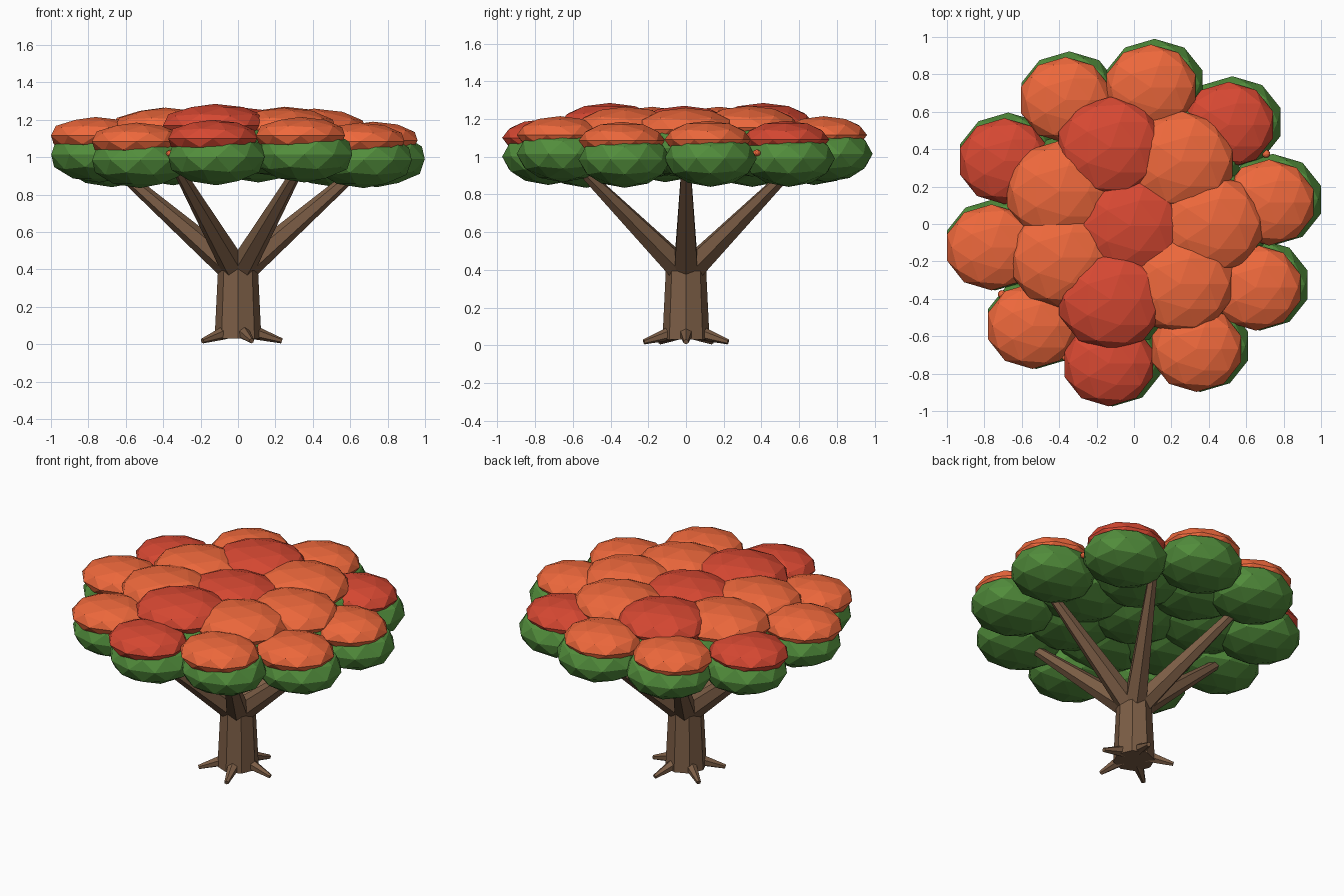
import bpy, math
from mathutils import Vector

if "Cube" in bpy.data.objects:
    bpy.data.objects.remove(bpy.data.objects["Cube"])


def material(name, rgb):
    m = bpy.data.materials.new(name)
    m.diffuse_color = (*rgb, 1)
    m.use_nodes = True
    m.node_tree.nodes["Principled BSDF"].inputs["Base Color"].default_value = m.diffuse_color
    return m


BARK = material("bark", (0.20, 0.11, 0.06))
LEAF = material("leaf", (0.085, 0.27, 0.045))
ORANGE = material("orange_bloom", (0.86, 0.14, 0.045))
RED = material("red_bloom", (0.68, 0.065, 0.032))


def blob(name, loc, scale, mat):
    bpy.ops.mesh.primitive_ico_sphere_add(subdivisions=2, radius=1, location=loc)
    o = bpy.context.object
    o.name = name
    o.scale = scale
    o.data.materials.append(mat)
    return o


def limb(name, a, b, r1, r2, sides):
    a, b = Vector(a), Vector(b)
    d = b - a
    bpy.ops.mesh.primitive_cone_add(vertices=sides, radius1=r1, radius2=r2,
                                    depth=d.length, location=(a + b) / 2)
    o = bpy.context.object
    o.name = name
    o.rotation_euler = d.to_track_quat('Z', 'Y').to_euler()
    o.data.materials.append(BARK)
    return o


def polar(r, angle, z):
    return (r * math.cos(angle), r * math.sin(angle), z)


# Trunk
limb("trunk", (0, 0, 0.03), (0, 0, 0.44), 0.125, 0.105, 8)

# Roots
for i in range(5):
    a = math.tau * i / 5
    limb(f"root_{i + 1}", polar(0.08, a, 0.065), polar(0.235, a, 0.018), 0.038, 0.014, 6)

# Branches spreading up into the canopy
for i in range(6):
    a = math.tau * i / 6
    limb(f"branch_{i + 1}", polar(0.04, a, 0.41), polar(0.65, a, 0.94), 0.072, 0.028, 6)

# Canopy: bloom centre x, y, leaf height, bloom colour
OUTER = [(0.722, 0.115, 0.99, ORANGE), (0.506, 0.53, 0.99, RED),
         (0.09, 0.73, 1.015, ORANGE), (-0.366, 0.663, 1.0, ORANGE),
         (-0.693, 0.336, 0.99, RED), (-0.762, -0.125, 1.015, ORANGE),
         (-0.543, -0.545, 0.985, ORANGE), (-0.135, -0.745, 1.0, RED),
         (0.334, -0.668, 1.015, ORANGE), (0.652, -0.34, 0.985, ORANGE)]
INNER = [(0.406, 0.0, 1.045, ORANGE), (0.25, 0.335, 1.055, ORANGE),
         (-0.125, 0.41, 1.07, RED), (-0.40, 0.175, 1.05, ORANGE),
         (-0.386, -0.18, 1.05, ORANGE), (-0.123, -0.405, 1.07, RED),
         (0.246, -0.32, 1.05, ORANGE), (-0.02, -0.01, 1.055, RED)]

for ring, clumps, leaf, bloom, lift in (
        ("outer", OUTER, (0.27, 0.245, 0.15), (0.25, 0.23, 0.10), 0.10),
        ("inner", INNER, (0.31, 0.285, 0.16), (0.292, 0.27, 0.115), 0.10)):
    for i, (x, y, z, mat) in enumerate(clumps, 1):
        blob(f"{ring}_leaf_clump_{i}", (x + 0.02, y + 0.015, z), leaf, LEAF)
        blob(f"{ring}_bloom_cap_{i}", (x, y, z + lift), bloom, mat)

# Small buds peeking out between the outer clumps
for i, a in enumerate((28, 208, 243), 1):
    blob(f"bud_{i}", polar(0.80, math.radians(a), 1.02), (0.022, 0.022, 0.018), ORANGE)
